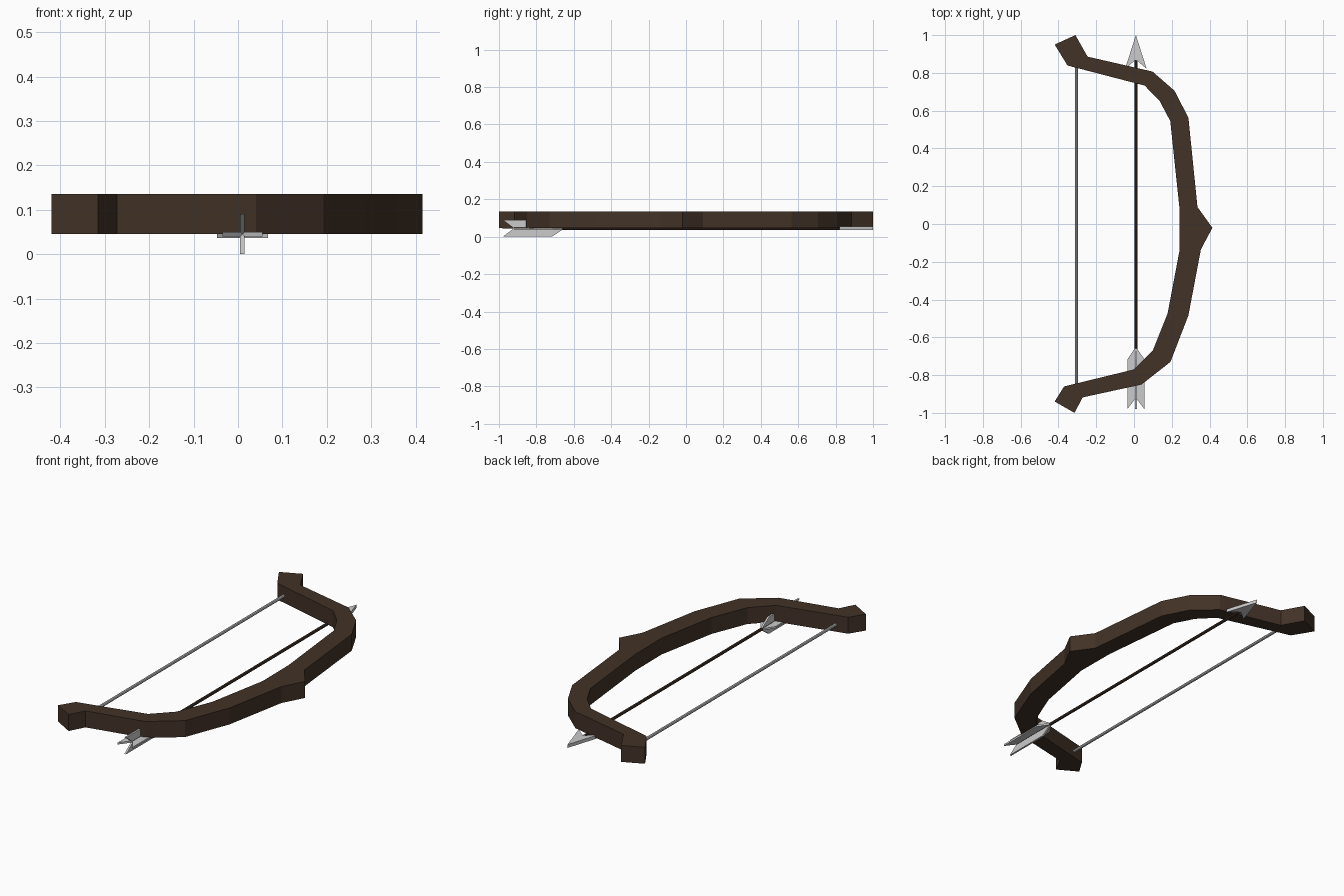
import bpy, bmesh, math
from mathutils import Matrix

if "Cube" in bpy.data.objects:
    bpy.data.objects.remove(bpy.data.objects["Cube"])

wood = bpy.data.materials.new("dark_wood")
wood.diffuse_color = (0.055, 0.032, 0.02, 1)
wood.use_nodes = True
wood.node_tree.nodes["Principled BSDF"].inputs["Base Color"].default_value = wood.diffuse_color


def finish(name, bm, mat=None):
    bmesh.ops.recalc_face_normals(bm, faces=bm.faces)
    me = bpy.data.meshes.new(name)
    bm.to_mesh(me)
    bm.free()
    ob = bpy.data.objects.new(name, me)
    bpy.context.collection.objects.link(ob)
    if mat:
        me.materials.append(mat)
    return ob


def plate(name, pts, z0, z1, mat=None):
    """Extrude a flat outline in XY from z0 to z1."""
    bm = bmesh.new()
    face = bm.faces.new([bm.verts.new((x, y, z0)) for x, y in pts])
    ext = bmesh.ops.extrude_face_region(bm, geom=[face])
    top = [v for v in ext["geom"] if isinstance(v, bmesh.types.BMVert)]
    bmesh.ops.translate(bm, verts=top, vec=(0, 0, z1 - z0))
    return finish(name, bm, mat)


def rod(name, x, z, y0, y1, r, mat=None):
    """Thin straight rod along Y."""
    bm = bmesh.new()
    m = Matrix.Translation((x, (y0 + y1) / 2, z)) @ Matrix.Rotation(math.pi / 2, 4, 'X')
    bmesh.ops.create_cone(bm, cap_ends=True, segments=8, radius1=r, radius2=r,
                          depth=y1 - y0, matrix=m)
    return finish(name, bm, mat)


# Bow: hand-carved limb outline, outer side then inner side
outer = [(-0.31, 1.0), (-0.246, 0.886), (0.098, 0.807), (0.214, 0.706),
         (0.288, 0.563), (0.336, 0.09), (0.415, -0.02), (0.354, -0.135),
         (0.288, -0.484), (0.193, -0.73), (0.04, -0.85), (-0.272, -0.918),
         (-0.315, -1.0)]
inner = [(-0.42, -0.94), (-0.37, -0.86), (0.0, -0.77), (0.1, -0.668),
         (0.178, -0.473), (0.242, -0.135), (0.24, 0.09), (0.192, 0.545),
         (0.135, 0.653), (0.056, 0.733), (-0.352, 0.839), (-0.42, 0.95)]
plate("bow_limb", outer + inner, 0.046, 0.135, wood)

# Bowstring
rod("bowstring", -0.305, 0.083, -0.88, 0.85, 0.008)

# Arrow shaft and barbed head
AX, AZ = 0.01, 0.045
rod("arrow_shaft", AX, AZ, -0.92, 0.89, 0.008, wood)
plate("arrow_head", [(AX, 1.0), (AX - 0.057, 0.822), (AX, 0.87), (AX + 0.057, 0.822)],
      0.036, 0.054)

# Four swept feathers around the shaft
fin = [(0, -0.65), (0.045, -0.717), (0.045, -0.98), (0, -0.92)]
for i in range(4):
    ob = plate(f"arrow_feather_{i + 1}", fin, -0.005, 0.005)
    ob.data.transform(Matrix.Translation((AX, 0, AZ)) @ Matrix.Rotation(i * math.pi / 2, 4, 'Y'))
